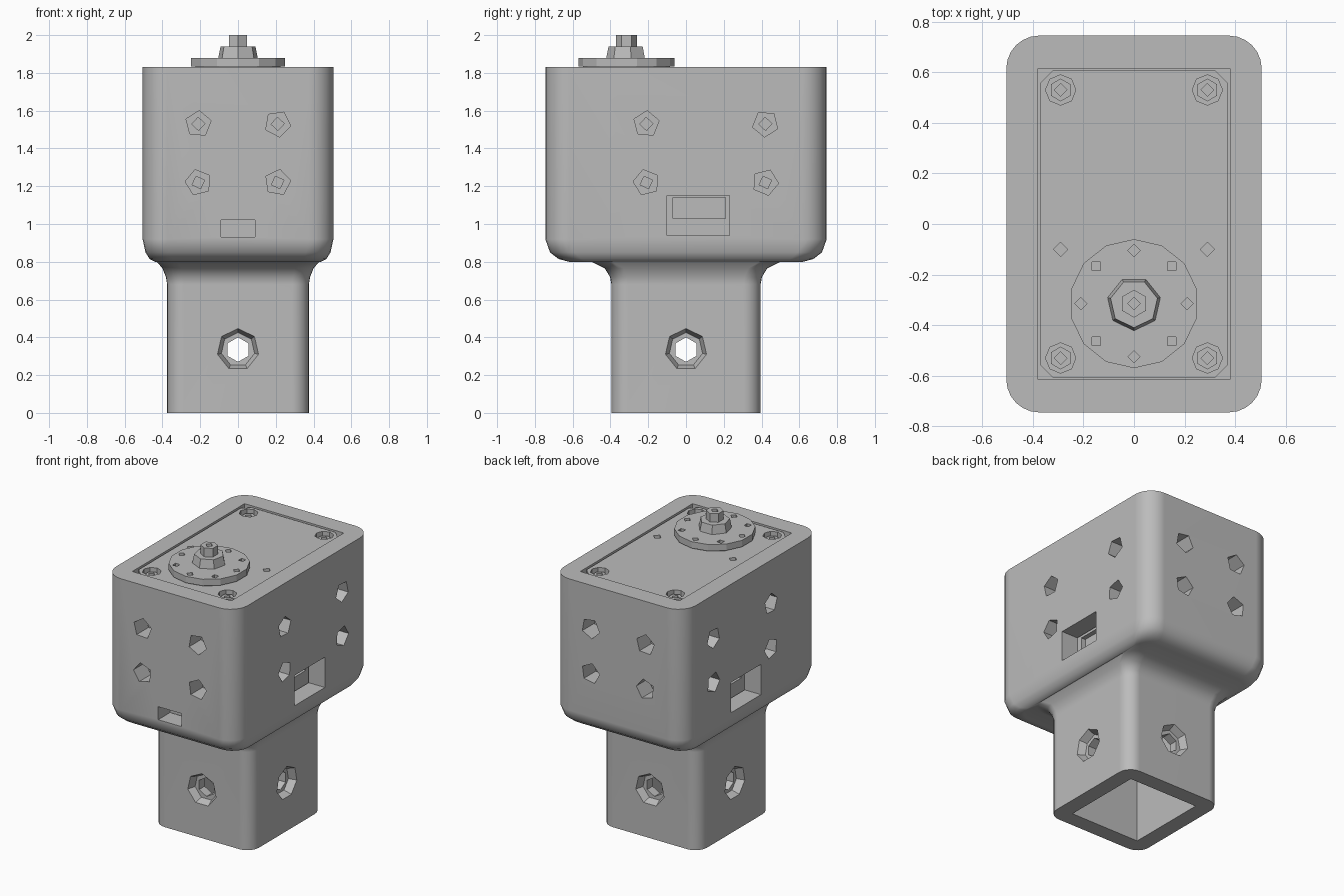
import bpy, bmesh, math
from mathutils import Matrix, Vector

cube = bpy.data.objects.get("Cube")
if cube:
    bpy.data.objects.remove(cube, do_unlink=True)

grey = bpy.data.materials.new("plain_grey")
grey.use_nodes = True
grey.diffuse_color = (0.5, 0.5, 0.5, 1)
grey.node_tree.nodes["Principled BSDF"].inputs["Base Color"].default_value = (0.5, 0.5, 0.5, 1)


def to_object(name, bm):
    bmesh.ops.recalc_face_normals(bm, faces=bm.faces)
    mesh = bpy.data.meshes.new(name)
    bm.to_mesh(mesh)
    bm.free()
    mesh.materials.append(grey)
    obj = bpy.data.objects.new(name, mesh)
    bpy.context.collection.objects.link(obj)
    return obj


def activate(obj):
    bpy.ops.object.select_all(action="DESELECT")
    obj.select_set(True)
    bpy.context.view_layer.objects.active = obj


def loft(name, rings, steps=6):
    """Skin rounded rectangles given as (half x, half y, corner radius, z)."""
    bm = bmesh.new()
    previous = None
    for hx, hy, r, z in rings:
        ring = []
        for quarter, (sx, sy) in enumerate([(1, 1), (-1, 1), (-1, -1), (1, -1)]):
            for i in range(steps + 1):
                a = (quarter + i / steps) * math.pi / 2
                ring.append(bm.verts.new((sx * (hx - r) + r * math.cos(a),
                                          sy * (hy - r) + r * math.sin(a), z)))
        if previous:
            for i in range(len(ring)):
                j = (i + 1) % len(ring)
                bm.faces.new((previous[i], previous[j], ring[j], ring[i]))
        else:
            bm.faces.new(ring[::-1])
        previous = ring
    bm.faces.new(previous)
    return to_object(name, bm)


def box(name, low, high):
    bm = bmesh.new()
    low, high = Vector(low), Vector(high)
    bmesh.ops.create_cube(bm, size=1, matrix=Matrix.Translation((low + high) / 2)
                          @ Matrix.Diagonal((*(high - low), 1)))
    return to_object(name, bm)


def prism(name, start, end, r1, r2, sides, turn=0):
    """Cylinder or cone running from start to end."""
    start, end = Vector(start), Vector(end)
    spin = (end - start).to_track_quat("Z", "Y").to_matrix().to_4x4()
    bm = bmesh.new()
    bmesh.ops.create_cone(bm, cap_ends=True, segments=sides, radius1=r1, radius2=r2,
                          depth=(end - start).length,
                          matrix=Matrix.Translation((start + end) / 2) @ spin
                          @ Matrix.Rotation(turn, 4, "Z"))
    return to_object(name, bm)


def cut(target, cutter):
    mod = target.modifiers.new("cut", "BOOLEAN")
    mod.operation, mod.solver, mod.object = "DIFFERENCE", "EXACT", cutter
    activate(target)
    bpy.ops.object.modifier_apply(modifier=mod.name)
    bpy.data.objects.remove(cutter, do_unlink=True)


# Housing and its square post, joined by a flared neck
housing = loft("housing", [
    (.375, .395, .09, 0), (.375, .395, .09, .68), (.382, .402, .09, .72),
    (.40, .43, .10, .765), (.43, .50, .11, .80), (.44, .62, .11, .80),
    (.468, .675, .12, .815), (.49, .72, .13, .85), (.505, .745, .13, .92),
    (.505, .745, .13, 1.83)])
cut(housing, box("pocket", (-.38, -.615, .92), (.38, .615, 2)))
cut(housing, box("post_bore", (-.265, -.285, -.1), (.265, .285, .72)))

# Gear motor filling the pocket
motor = loft("motor", [(.372, .607, .05, .92), (.372, .607, .05, 1.822)], steps=1)

# Four sides: outward direction, distance of the wall, post wall, bolt columns
sides = [((0, -1), .745, .395, (-.21, .21)), ((0, 1), .745, .395, (-.21, .21)),
         ((1, 0), .505, .375, (-.21, .42)), ((-1, 0), .505, .375, (-.21, .42))]
for (dx, dy), wall, post, columns in sides:
    def at(depth, along, z):
        return (dx * depth + abs(dy) * along, dy * depth + abs(dx) * along, z)

    for along in columns:
        for z in (1.22, 1.53):
            cut(housing, prism("bolt_hole", at(wall + .05, along, z),
                               at(wall - .2, along, z), .07, .07, 5, along + z))
            cut(motor, prism("thread_hole", at(wall, along, z),
                             at(wall - .25, along, z), .035, .035, 4, z))
    # Post bolt hole with countersink
    cut(housing, prism("post_hole", at(post + .1, 0, .335), at(post - .2, 0, .335),
                       .065, .065, 6))
    cut(housing, prism("post_counterbore", at(post + .02, 0, .335),
                       at(post - .05, 0, .335), .12, .09, 7))

# Access windows at the front and on both flanks, with bevelled rims
cut(housing, box("front_window", (-.09, -.9, .93), (.09, -.5, 1.02)))
for s in (-1, 1):
    cut(housing, box("side_window", (min(s * .3, s * .6), -.10, .94),
                     (max(s * .3, s * .6), .23, 1.15)))
    cut(motor, box("connector_socket", (min(s * .34, s * .5), -.07, 1.03),
                   (max(s * .34, s * .5), .21, 1.14)))

# Screws sunk in the motor cover corners, and two open holes
for sx in (-1, 1):
    cut(motor, prism("cover_hole", (sx * .29, -.1, 1.9), (sx * .29, -.1, 1.76),
                     .028, .028, 4))
    for sy in (-1, 1):
        x, y = sx * .29, sy * .53
        cut(motor, prism("screw_bore", (x, y, 1.9), (x, y, 1.74), .06, .06, 8))
        screw = prism("cover_screw", (x, y, 1.73), (x, y, 1.80), .045, .045, 6)
        cut(screw, prism("socket", (x, y, 1.85), (x, y, 1.77), .025, .025, 4))

# Output horn: rim, hub and shaft around the offset axis
ax = -.315
prism("horn_base", (0, ax, 1.80), (0, ax, 1.84), .23, .23, 14)
horn = prism("horn_disc", (0, ax, 1.835), (0, ax, 1.88), .255, .255, 14)
for i in range(8):
    a = i * math.pi / 4
    x, y = .21 * math.cos(a), ax + .21 * math.sin(a)
    cut(horn, prism("horn_hole", (x, y, 1.9), (x, y, 1.845), .024, .024, 4, a))
prism("horn_hub", (0, ax, 1.875), (0, ax, 1.94), .108, .095, 7)
shaft = prism("output_shaft", (0, ax, 1.93), (0, ax, 2.0), .055, .055, 6)
cut(shaft, prism("shaft_hole", (0, ax, 2.05), (0, ax, 1.95), .025, .025, 4))

# Smooth the rounded housing while keeping flat walls flat
activate(housing)
bpy.ops.object.shade_smooth_by_angle(angle=math.radians(35))
weighted = housing.modifiers.new("weighted_normals", "WEIGHTED_NORMAL")
weighted.keep_sharp = True
